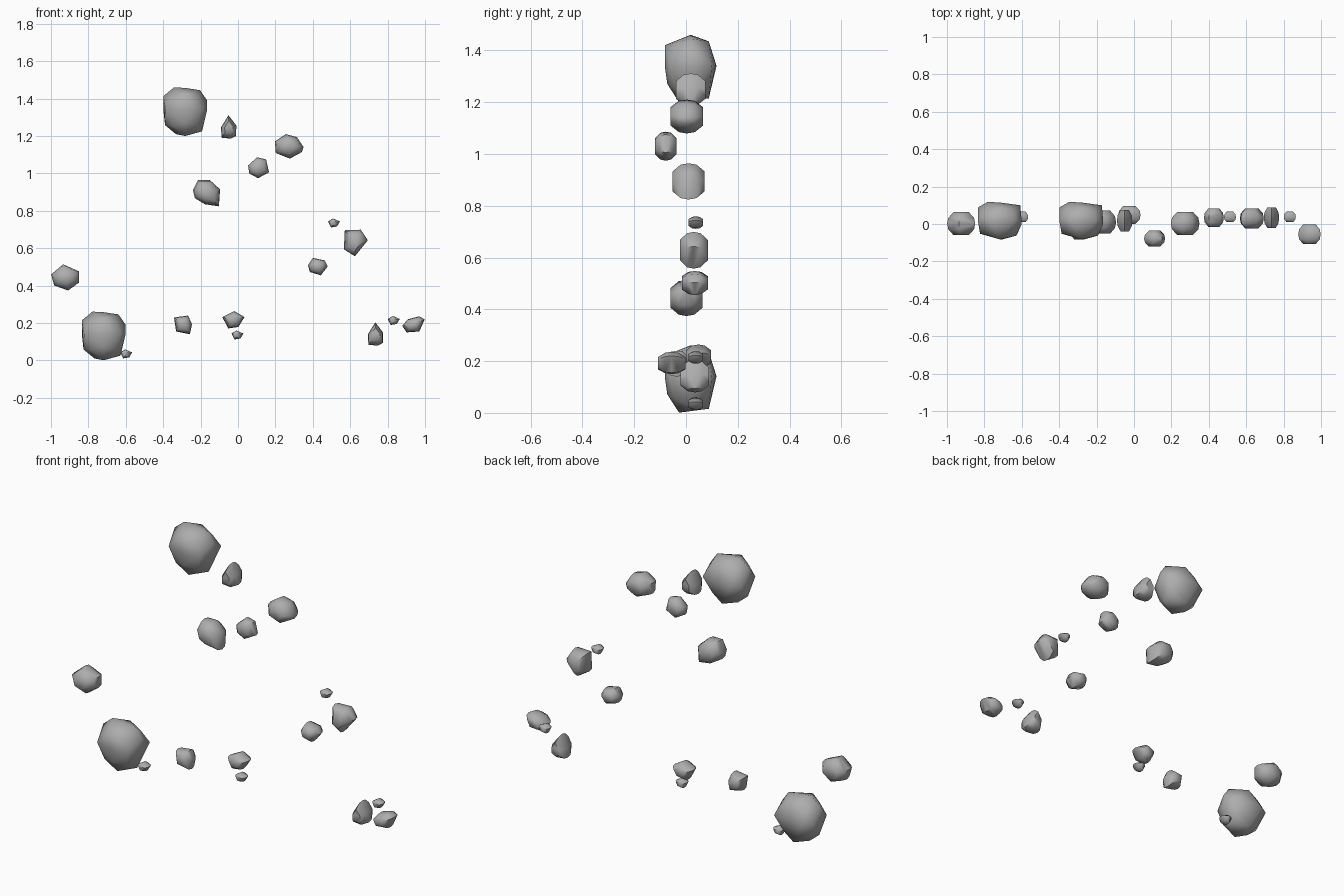
import bpy, bmesh, math
from itertools import product

if "Cube" in bpy.data.objects:
    bpy.data.objects.remove(bpy.data.objects["Cube"])

stone = bpy.data.materials.new("grey_stone")
stone.diffuse_color = (0.42, 0.42, 0.42, 1)
stone.use_nodes = True
stone.node_tree.nodes["Principled BSDF"].inputs["Base Color"].default_value = stone.diffuse_color


def hull(name, centre, points):
    """Convex stone around points given in hundredths of a unit."""
    bm = bmesh.new()
    for p in points:
        bm.verts.new([v * 0.01 for v in p])
    res = bmesh.ops.convex_hull(bm, input=bm.verts[:])
    loose = [v for v in bm.verts if not v.link_faces]
    bmesh.ops.delete(bm, geom=loose, context='VERTS')
    bmesh.ops.dissolve_limit(bm, angle_limit=math.radians(2),
                             verts=bm.verts[:], edges=bm.edges[:])
    bmesh.ops.recalc_face_normals(bm, faces=bm.faces[:])
    me = bpy.data.meshes.new(name)
    bm.to_mesh(me)
    bm.free()
    me.shade_smooth()
    me.set_sharp_from_angle(angle=math.radians(60))
    me.materials.append(stone)
    ob = bpy.data.objects.new(name, me)
    ob.location = centre
    bpy.context.collection.objects.link(ob)
    return ob


def rock(name, centre, half_depth, outline, taper=0.55):
    """Front outline at mid depth, tapering towards the front and back."""
    d = half_depth * 100
    pts = []
    for y, s in ((-d, taper), (-d * 0.5, 0.92), (0, 1), (d * 0.5, 0.92), (d, taper)):
        pts += [(x * s, y, z * s) for x, z in outline]
    return hull(name, centre, pts)


# Two big boulders: hull of the front, side and top outlines
front = [(-6, 13), (7.9, 11.5), (11.7, 6), (9, -10.5), (-5, -12), (-10.8, -7.2), (-11.7, 8.3)]
side = [(-10, 9), (-0.5, 12.7), (7, 10.5), (9.7, 1.5), (7, -11.5), (-4.5, -13), (-9, -6)]
top = [(-6.5, 10), (11, 8.2), (11.7, -2), (9, -8), (1.5, -10), (-10.5, -7), (-11.7, 7)]
boulder = [(x, 0, z) for x, z in front] + [(0, y, z) for y, z in side]
boulder += [(x, y, 1) for x, y in top]
boulder += [(sx * 6.8, sy * 6, sz * 7.4) for sx, sy, sz in product((-1, 1), repeat=3)]
hull("upper_boulder", (-0.282, 0.018, 1.33), boulder)
hull("lower_boulder", (-0.718, 0.018, 0.131), boulder)

# Pointed stones
drop = [(-0.3, 6.5), (3.9, 1), (3.8, -4.5), (1, -6), (-4, -5.5), (-4.3, 0)]
rock("upper_pointed_stone", (-0.048, 0.018, 1.246), 0.057, drop)
rock("lower_pointed_stone", (0.737, 0.034, 0.139), 0.055, drop)

# Tiny pebbles
pebble = [(-3.2, 0.8), (-0.5, 2.4), (3.2, 0.8), (1.6, -1.9), (-1.6, -2.4)]
for i, (x, z) in enumerate([(0.513, 0.735), (-0.598, 0.035), (-0.003, 0.136), (0.833, 0.214)]):
    rock(f"pebble_{i + 1}", (x, 0.038, z), 0.028, pebble)

# Medium stones
rock("upper_right_stone", (0.272, 0.003, 1.146), 0.062,
     [(-7.5, 2.5), (-1.6, 6.4), (4.3, 4.8), (7.8, -0.5), (7, -3.2), (0.5, -6.7), (-7, -3.7)])
rock("far_left_stone", (-0.924, 0.002, 0.444), 0.061,
     [(-7.5, 1.6), (-1.1, 7), (7.5, 3.2), (7.5, -2.7), (1.6, -7), (-5.9, -4.3)])
rock("upper_middle_stone", (0.11, -0.078, 1.03), 0.042,
     [(-0.8, 5.6), (4, 4.5), (5.6, -2.4), (-0.3, -5.6), (-5, -3), (-5.6, 1.3)])
rock("centre_left_stone", (-0.166, 0.01, 0.894), 0.062,
     [(-4.8, 7), (1.6, 7), (7, 2.1), (6.4, -7), (-1, -5.9), (-6.4, -2.7), (-7.5, 1.6)])
rock("right_stone", (0.63, 0.03, 0.629), 0.054,
     [(-5.9, 6.7), (2.7, 7), (6.4, 1.3), (-0.5, -7.2), (-6.4, -3.5)])
rock("centre_right_stone", (0.427, 0.034, 0.503), 0.05,
     [(-5.3, 0.5), (-2.7, 4.5), (3.7, 3.2), (5.3, 0), (1.6, -4.8), (-4.3, -3)])
rock("lower_left_stone", (-0.294, -0.035, 0.19), 0.047,
     [(-4.8, 4), (2.7, 5), (4.8, 0.3), (3.7, -5), (-3.7, -3.5)])
rock("lower_middle_stone", (-0.025, 0.048, 0.216), 0.048,
     [(-5.9, 1.6), (0.5, 4.8), (6, 1.6), (2.7, -3.7), (-2.7, -4.5)])
rock("far_right_stone", (0.938, -0.055, 0.19), 0.053,
     [(-6, -0.5), (-3, 3), (3, 4.6), (6, 3), (3.2, -3.5), (-3.7, -4)])
